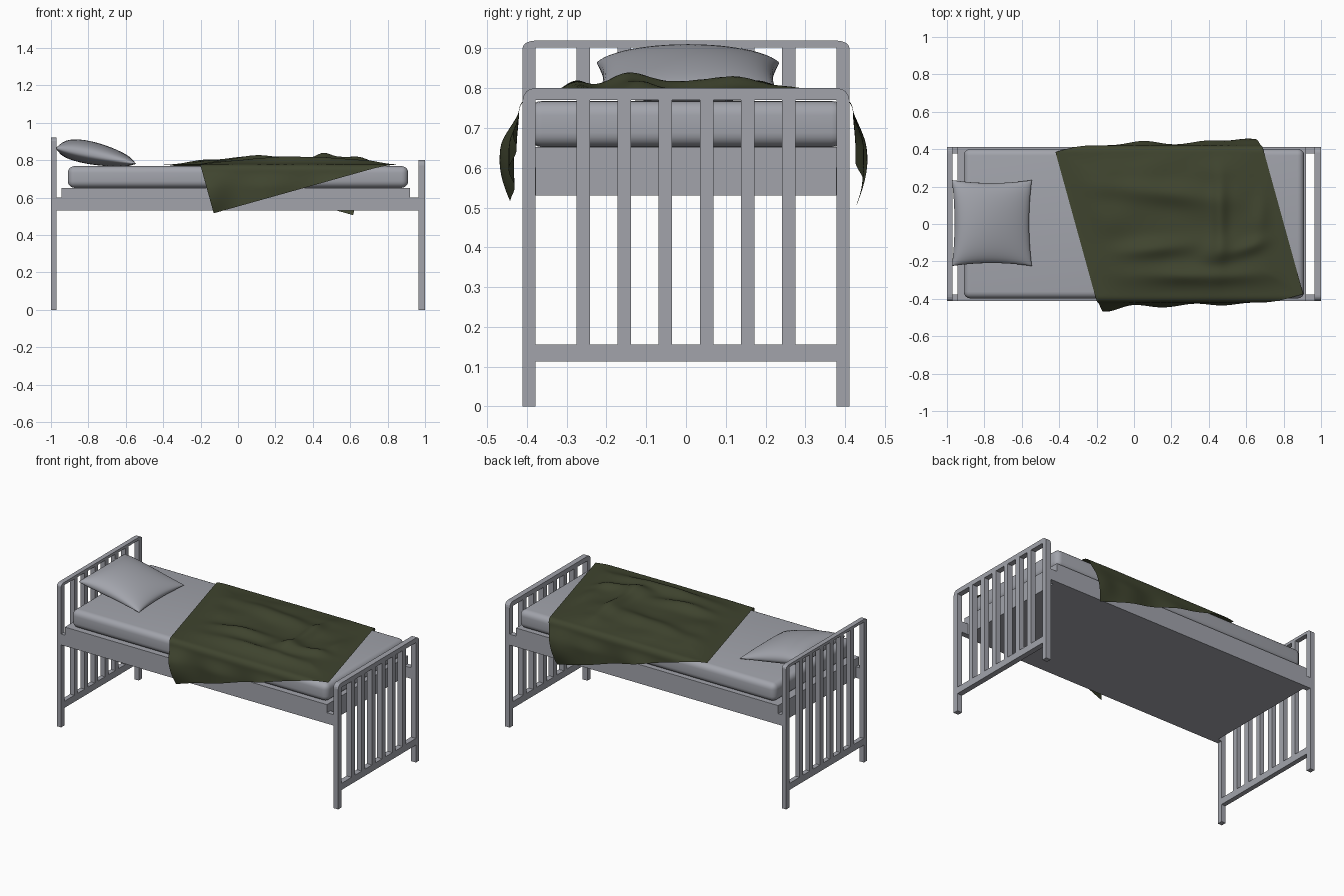
import bpy, bmesh, math
from mathutils import Vector, Matrix, noise

if "Cube" in bpy.data.objects:
    bpy.data.objects.remove(bpy.data.objects["Cube"])


def material(name, color):
    m = bpy.data.materials.new(name)
    m.diffuse_color = (*color, 1)
    m.use_nodes = True
    m.node_tree.nodes["Principled BSDF"].inputs["Base Color"].default_value = m.diffuse_color
    return m


GREY = material("pale grey", (0.36, 0.37, 0.41))
GREEN = material("olive green", (0.050, 0.058, 0.028))


def finish(name, bm, mat, smooth=None):
    bmesh.ops.recalc_face_normals(bm, faces=bm.faces)
    me = bpy.data.meshes.new(name)
    bm.to_mesh(me)
    bm.free()
    me.materials.append(mat)
    ob = bpy.data.objects.new(name, me)
    bpy.context.collection.objects.link(ob)
    if smooth:
        bpy.ops.object.select_all(action='DESELECT')
        ob.select_set(True)
        bpy.context.view_layer.objects.active = ob
        bpy.ops.object.shade_smooth_by_angle(angle=math.radians(smooth))
    return ob


def box(name, lo, hi, bevel=0.0, smooth=None):
    lo, hi = Vector(lo), Vector(hi)
    bm = bmesh.new()
    bmesh.ops.create_cube(bm, size=1, matrix=Matrix.Translation((lo + hi) / 2)
                          @ Matrix.Diagonal((*(hi - lo), 1)))
    if bevel:
        bmesh.ops.bevel(bm, geom=bm.edges[:], offset=bevel, segments=5,
                        profile=0.5, affect='EDGES')
    return finish(name, bm, GREY, smooth)


def end_board(name, x0, x1, height, rail, ry, rz):
    """Posts and top rail as one arch, plus bottom rail and slats."""
    W, P = 0.411, 0.033
    half = [(W, 0), (W, height - rz)]
    for i in range(1, 5):
        a = i * math.pi / 8
        half.append((W - ry + ry * math.cos(a), height - rz + rz * math.sin(a)))
    outer = half + [(-y, z) for y, z in reversed(half)]
    inner = [(-W + P, 0), (-W + P, height - rail), (W - P, height - rail), (W - P, 0)]
    bm = bmesh.new()
    face = bm.faces.new([bm.verts.new((x0, y, z)) for y, z in outer + inner])
    ext = bmesh.ops.extrude_face_region(bm, geom=[face])
    bmesh.ops.translate(bm, vec=(x1 - x0, 0, 0),
                        verts=[v for v in ext["geom"] if isinstance(v, bmesh.types.BMVert)])
    finish(name + "_arch", bm, GREY)
    box(name + "_bottom_rail", (x0, -W + P, 0.112), (x1, W - P, 0.155))
    for i in range(6):
        y = (i - 2.5) * 0.1035
        box(f"{name}_slat_{i + 1}", (x0, y - 0.017, 0.155), (x1, y + 0.017, height - rail))


end_board("headboard", -1.0, -0.97, 0.92, 0.018, 0.033, 0.018)
end_board("footboard", 0.965, 1.0, 0.80, 0.03, 0.03, 0.03)

# Bed base with tabs joining the end boards
box("bed_base", (-0.943, -0.411, 0.53), (0.92, 0.411, 0.652))
for side, y in (("front", -0.394), ("back", 0.394)):
    box(f"{side}_head_tab", (-0.97, y - 0.017, 0.53), (-0.943, y + 0.017, 0.60))
    box(f"{side}_foot_tab", (0.92, y - 0.017, 0.53), (0.965, y + 0.017, 0.60))

box("mattress", (-0.91, -0.398, 0.652), (0.91, 0.402, 0.768), 0.036, 40)

# Pillow: two bulged sheets with pinched edges, leaning on the headboard
bm = bmesh.new()
N = 24
tilt = Matrix.Translation((-0.76, 0.005, 0.822)) @ Matrix.Rotation(math.radians(11), 4, 'Y')
for sign in (1, -1):
    grid = []
    for i in range(N + 1):
        row = []
        for j in range(N + 1):
            u, v = -math.cos(math.pi * i / N), -math.cos(math.pi * j / N)
            x = 0.218 * u * (1 - 0.07 * (1 - v * v))
            y = 0.23 * v * (1 - 0.07 * (1 - u * u))
            t = (max(0, 1 - u * u) * max(0, 1 - v * v)) ** 0.42
            t *= 1 - 0.25 * u
            row.append(bm.verts.new(tilt @ Vector((x, y, sign * t * (0.07 if sign > 0 else 0.048)))))
        grid.append(row)
    for i in range(N):
        for j in range(N):
            bm.faces.new((grid[i][j], grid[i + 1][j], grid[i + 1][j + 1], grid[i][j + 1]))
bmesh.ops.remove_doubles(bm, verts=bm.verts, dist=0.0003)
finish("pillow", bm, GREY, 60)

# Blanket: a square sheet turned 15 degrees, wrinkled on top and folded over the sides
# ridges: centre x, centre y, length, width, angle, height
RIDGES = [(0.12, -0.13, 0.20, 0.05, 5, 0.032), (0.45, -0.15, 0.10, 0.06, 30, 0.03),
          (0.62, -0.12, 0.12, 0.04, 20, 0.025), (0.12, 0.17, 0.35, 0.06, -6, 0.028),
          (0.46, 0.05, 0.22, 0.04, 90, 0.028), (0.35, -0.28, 0.25, 0.05, 0, 0.03),
          (0.70, 0.10, 0.14, 0.05, 80, 0.03), (-0.2, 0.05, 0.15, 0.08, -15, 0.012)]


def smoothstep(t):
    t = min(1, max(0, t))
    return t * t * (3 - 2 * t)


def top_height(x, y, edge):
    h = 0.016 + 0.010 * noise.noise(Vector((x * 5, y * 6, 3)))
    for cx, cy, ln, wd, ang, ht in RIDGES:
        c, s = math.cos(math.radians(ang)), math.sin(math.radians(ang))
        a, b = (x - cx) * c + (y - cy) * s, (y - cy) * c - (x - cx) * s
        h += ht * math.exp(-(a / ln) ** 2 - (b / wd) ** 2)
    fall = smoothstep(edge / 0.2) * smoothstep((0.42 - abs(y)) / 0.16)
    return 0.776 + max(0, h) * fall


def drape(x, y, edge):
    EDGE, R = 0.385, 0.035
    sign = 1 if y > 0 else -1
    s = abs(y) - EDGE
    if s <= 0:
        return Vector((x, y, top_height(x, y, edge)))
    z0 = top_height(x, sign * EDGE, edge)
    arc = R * math.pi / 2
    if s < arc:
        return Vector((x, sign * (EDGE + R * math.sin(s / R)), z0 - R * (1 - math.cos(s / R))))
    d = s - arc
    corner = -0.13 if sign < 0 else 0.60
    bulge = smoothstep(d / 0.09) * (0.016 + 0.010 * math.sin(x * 17 + sign))
    bulge += 0.03 * math.exp(-((x - corner) / 0.1) ** 2) * math.sin(math.pi * min(1, d / 0.24))
    return Vector((x, sign * (EDGE + R + max(0.0, bulge)), z0 - R - d))


bm = bmesh.new()
M = 90
A, B, D = Vector((-0.42, 0.385)), Vector((-0.13, -0.665)), Vector((0.615, 0.675))
grid = []
for i in range(M + 1):
    row = []
    for j in range(M + 1):
        u, v = i / M, j / M
        p = A + (D - A) * u + (B - A) * v
        row.append(bm.verts.new(drape(p.x, p.y, min(u, 1 - u, v, 1 - v) * 1.08)))
    grid.append(row)
for i in range(M):
    for j in range(M):
        bm.faces.new((grid[i][j], grid[i][j + 1], grid[i + 1][j + 1], grid[i + 1][j]))
for f in bm.faces:
    f.normal_update()
finish("blanket", bm, GREEN, 80)
